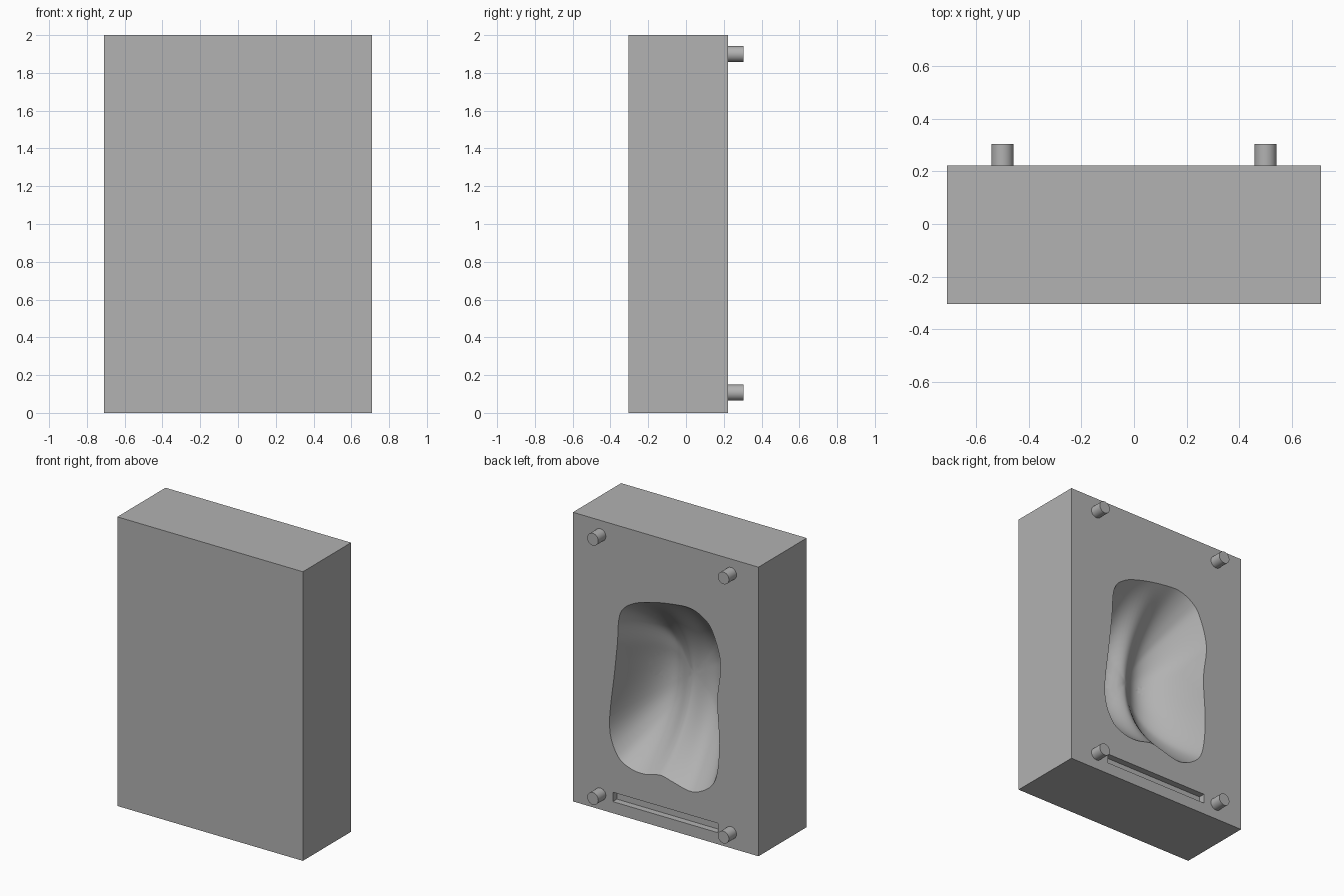
import bpy, bmesh, math
from mathutils import Vector

cube = bpy.data.objects.get("Cube")
if cube:
    bpy.data.objects.remove(cube, do_unlink=True)

FRONT, BACK = -0.305, 0.222
WIDTH, HEIGHT = 1.42, 2.0

grey = bpy.data.materials.new("plain grey")
grey.use_nodes = True
colour = (0.445, 0.445, 0.445, 1)
grey.diffuse_color = colour
grey.node_tree.nodes["Principled BSDF"].inputs["Base Color"].default_value = colour


def finish(name, bm):
    bmesh.ops.recalc_face_normals(bm, faces=bm.faces[:])
    mesh = bpy.data.meshes.new(name)
    bm.to_mesh(mesh)
    bm.free()
    mesh.materials.append(grey)
    obj = bpy.data.objects.new(name, mesh)
    bpy.context.collection.objects.link(obj)
    return obj


def box(name, x0, x1, y0, y1, z0, z1):
    bm = bmesh.new()
    bmesh.ops.create_cube(bm, size=1)
    for v in bm.verts:
        v.co = Vector(((x0 + x1) / 2 + v.co.x * (x1 - x0),
                       (y0 + y1) / 2 + v.co.y * (y1 - y0),
                       (z0 + z1) / 2 + v.co.z * (z1 - z0)))
    return finish(name, bm)


def rod(name, x, z, radius, y0, y1, sides=40):
    bm = bmesh.new()
    bmesh.ops.create_cone(bm, cap_ends=True, segments=sides,
                          radius1=radius, radius2=radius, depth=y1 - y0)
    for v in bm.verts:
        v.co = Vector((x + v.co.x, (y0 + y1) / 2 + v.co.z, z + v.co.y))
    return finish(name, bm)


def activate(obj):
    bpy.ops.object.select_all(action='DESELECT')
    obj.select_set(True)
    bpy.context.view_layer.objects.active = obj


def cut(target, cutter):
    activate(target)
    mod = target.modifiers.new("cut", 'BOOLEAN')
    mod.operation, mod.solver, mod.object = 'DIFFERENCE', 'EXACT', cutter
    bpy.ops.object.modifier_apply(modifier=mod.name)
    bpy.data.objects.remove(cutter, do_unlink=True)


def smooth_loop(points, steps):
    """Closed curve passing through the given points."""
    n, out = len(points), []
    for i in range(n):
        a, b, c, d = (Vector(points[(i + k) % n]) for k in (-1, 0, 1, 2))
        for s in range(steps):
            t = s / steps
            out.append(b + (c - a) * t / 2 + (a * 2 - b * 5 + c * 4 - d) * t ** 2 / 2
                       + (b * 3 - a - c * 3 + d) * t ** 3 / 2)
    return out


def cavity_cutter():
    # Rim outline in x, z
    rim = smooth_loop([
        (.35, 1.39), (.26, 1.485), (.1, 1.54), (-.07, 1.57), (-.19, 1.575), (-.29, 1.535),
        (-.36, 1.455), (-.42, 1.25), (-.395, 1), (-.41, .7), (-.39, .475), (-.33, .37),
        (-.2, .31), (-.05, .34), (.04, .36), (.16, .335), (.27, .345), (.37, .41),
        (.43, .6), (.39, .99), (.37, 1.18)], 5)
    centre = Vector((0, .96))
    count, levels = len(rim), 20
    bm = bmesh.new()
    rings = [[bm.verts.new((p.x, BACK + .1, p.y)) for p in rim]]
    for k in range(levels):
        t = math.cos(k / levels * math.pi / 2)
        ring = []
        for p in rim:
            q = centre + (p - centre) * t
            side = (p - centre).normalized().x ** 2
            # Steep side walls, gentler ends, and a soft ridge between two lobes
            depth = .385 * (1 - t ** (2 + 1.5 * side))
            depth *= 1 - .2 * math.exp(-((q.x - .02) / .1) ** 2)
            ring.append(bm.verts.new((q.x, BACK - depth, q.y)))
        rings.append(ring)
    for a, b in zip(rings, rings[1:]):
        for i in range(count):
            j = (i + 1) % count
            bm.faces.new((a[i], a[j], b[j], b[i]))
    bm.faces.new(rings[0])
    tip = bm.verts.new((centre.x, BACK - .385 * (1 - .2 * math.exp(-.04)), centre.y))
    for i in range(count):
        bm.faces.new((rings[-1][i], rings[-1][(i + 1) % count], tip))
    return finish("cavity_cutter", bm)


# Mould block with the moulded hollow
block = box("mould_block", -WIDTH / 2, WIDTH / 2, FRONT, BACK, 0, HEIGHT)
cut(block, cavity_cutter())

# Shallow slot below the hollow
cut(block, box("slot_cutter", -.4, .405, BACK - .045, BACK + .1, .08, .145))

# Bolt holes, vents and filling hole, all running front to back
holes = [(x, z, .037) for x in (-.607, .607) for z in (.105, 1.0, 1.9)]
holes += [(-.043, 1.53, .022), (-.173, .985, .022), (0, .445, .022), (.2, .957, .097)]
for x, z, radius in holes:
    cut(block, rod("hole_cutter", x, z, radius, FRONT - .1, BACK + .1))

# Alignment pins on the back face
parts = [block]
for side, x in (("left", .5), ("right", -.5)):
    for level, z in (("lower", .107), ("upper", 1.9)):
        parts.append(rod(f"{level}_{side}_pin", x, z, .042, BACK - .02, .305))

for part in parts:
    activate(part)
    bpy.ops.object.shade_smooth_by_angle(angle=math.radians(35))
